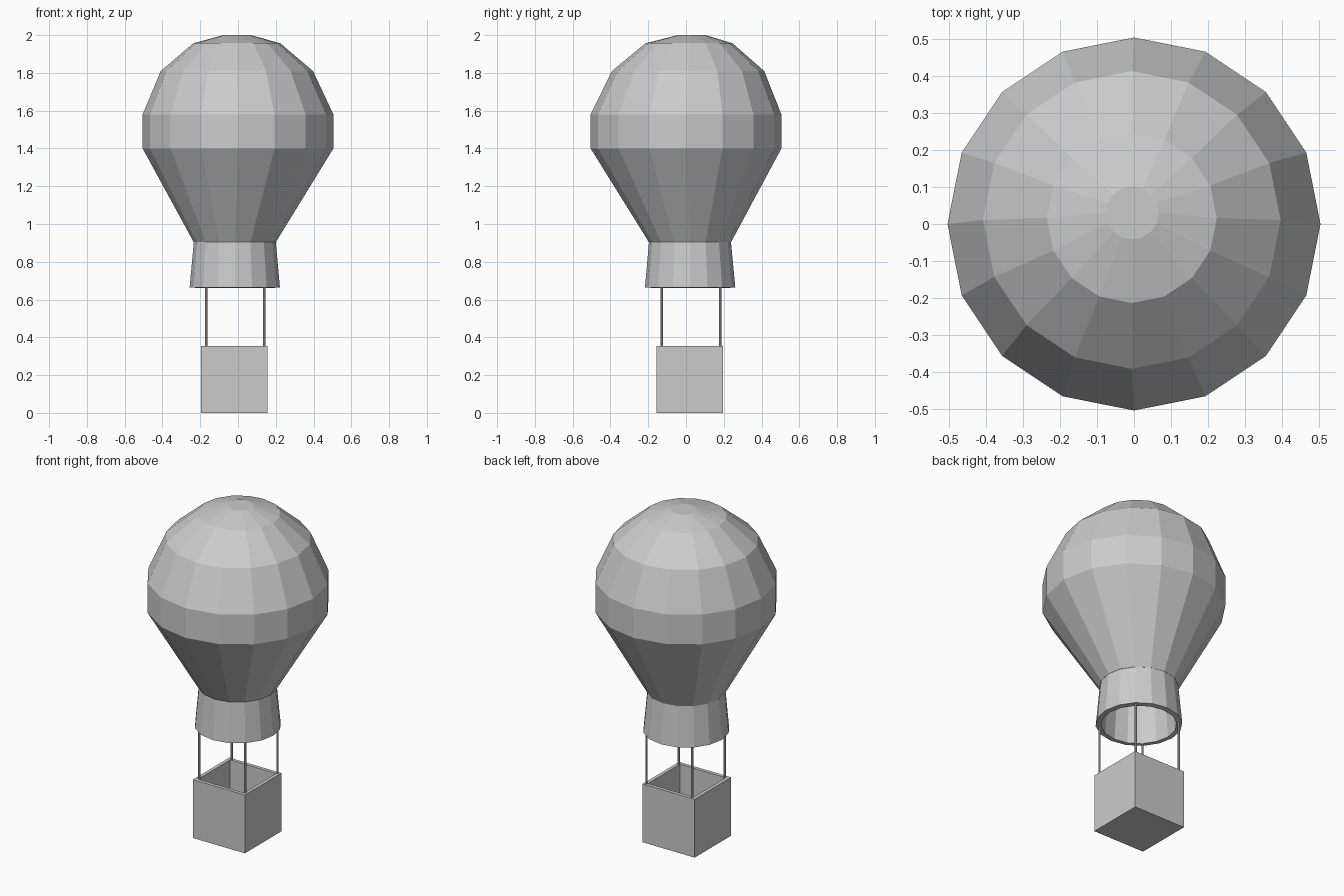
import bpy, bmesh, math

if "Cube" in bpy.data.objects:
    bpy.data.objects.remove(bpy.data.objects["Cube"])

SIDES = 16


def finish(bm, name):
    bmesh.ops.recalc_face_normals(bm, faces=bm.faces[:])
    mesh = bpy.data.meshes.new(name)
    bm.to_mesh(mesh)
    bm.free()
    obj = bpy.data.objects.new(name, mesh)
    bpy.context.collection.objects.link(obj)
    return obj


def loft(name, rings, wall, cap_top=False):
    """Skin 16-sided rings given as (centre x, centre y, z, radius), then thicken inward."""
    bm = bmesh.new()
    loops = []
    for cx, cy, z, r in rings:
        loops.append([bm.verts.new((cx + r * math.cos(i * math.tau / SIDES),
                                    cy + r * math.sin(i * math.tau / SIDES), z))
                      for i in range(SIDES)])
    for a, b in zip(loops, loops[1:]):
        for i in range(SIDES):
            j = (i + 1) % SIDES
            bm.faces.new((a[i], a[j], b[j], b[i]))
    if cap_top:
        bm.faces.new(loops[-1])
    obj = finish(bm, name)
    mod = obj.modifiers.new("wall", 'SOLIDIFY')
    mod.thickness = wall
    mod.offset = -1
    return obj


def box(name, centre, size):
    bm = bmesh.new()
    bmesh.ops.create_cube(bm, size=1)
    bmesh.ops.scale(bm, vec=size, verts=bm.verts)
    bmesh.ops.translate(bm, vec=centre, verts=bm.verts)
    return bm


# Envelope: slightly leaning hollow balloon with a flat crown
loft("envelope", [
    (-0.017, 0.021, 0.905, 0.218),
    (0, 0, 1.40, 0.505),
    (0, 0, 1.58, 0.505),
    (-0.006, 0.011, 1.81, 0.403),
    (-0.006, 0.016, 1.957, 0.230),
    (-0.005, 0.030, 2.0, 0.072),
], 0.02, cap_top=True)

# Skirt: flared open tube below the envelope
loft("skirt", [
    (-0.017, 0.022, 0.665, 0.239),
    (-0.017, 0.021, 0.905, 0.217),
], 0.03)

# Basket: open box, top inset for the rim and pushed down for the inside
bm = box("basket", (-0.02, 0.02, 0.177), (0.35, 0.35, 0.354))
bm.faces.ensure_lookup_table()
top = max(bm.faces, key=lambda f: f.calc_center_median().z)
bmesh.ops.inset_region(bm, faces=[top], thickness=0.03)
inner = bmesh.ops.extrude_face_region(bm, geom=[top])
bmesh.ops.translate(bm, vec=(0, 0, -0.324),
                    verts=[v for v in inner["geom"] if isinstance(v, bmesh.types.BMVert)])
if top.is_valid:
    bmesh.ops.delete(bm, geom=[top], context='FACES_ONLY')
finish(bm, "basket")

# Ropes: four thin posts from the basket rim to the skirt
for sx, side in ((-1, "left"), (1, "right")):
    for sy, end in ((-1, "front"), (1, "back")):
        bm = bmesh.new()
        bmesh.ops.create_cone(bm, cap_ends=True, segments=8, radius1=0.0065,
                              radius2=0.0065, depth=0.335)
        bmesh.ops.translate(bm, vec=(-0.015 + sx * 0.154, 0.026 + sy * 0.155, 0.5125),
                            verts=bm.verts)
        finish(bm, f"{end}_{side}_rope")
